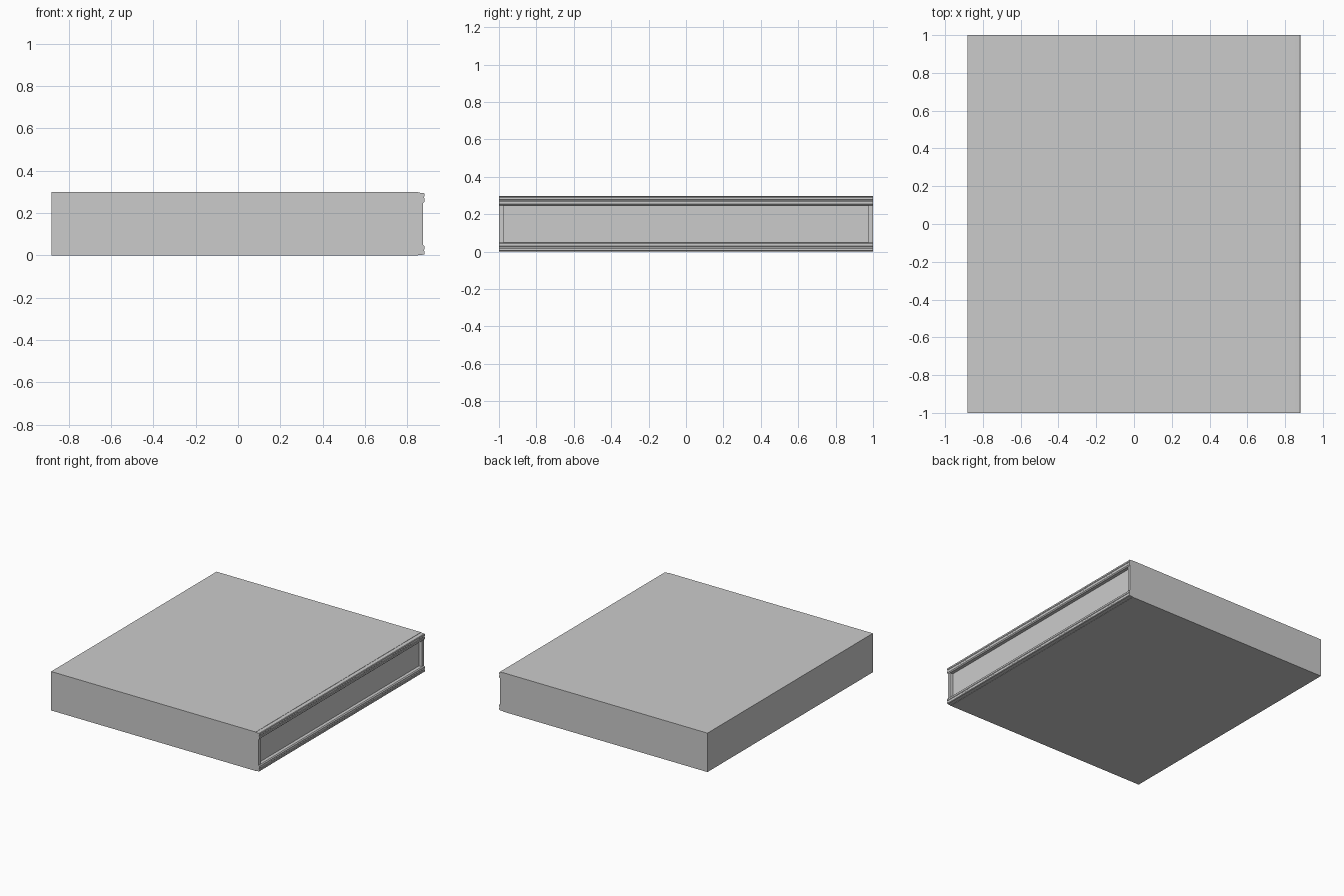
import bpy, bmesh

if "Cube" in bpy.data.objects:
    bpy.data.objects.remove(bpy.data.objects["Cube"])


def make_object(name, bm):
    bmesh.ops.recalc_face_normals(bm, faces=bm.faces)
    mesh = bpy.data.meshes.new(name)
    bm.to_mesh(mesh)
    bm.free()
    obj = bpy.data.objects.new(name, mesh)
    bpy.context.collection.objects.link(obj)
    return obj


def box(name, x, y, z):
    bm = bmesh.new()
    bmesh.ops.create_cube(bm, size=1)
    for v in bm.verts:
        v.co = [(r[0] + r[1]) / 2 + c * (r[1] - r[0]) for c, r in zip(v.co, (x, y, z))]
    return make_object(name, bm)


def extrude_y(name, profile, y0, y1):
    bm = bmesh.new()
    face = bm.faces.new([bm.verts.new((x, y0, z)) for x, z in profile])
    new = bmesh.ops.extrude_face_region(bm, geom=[face])["geom"]
    bmesh.ops.translate(bm, vec=(0, y1 - y0, 0),
                        verts=[g for g in new if isinstance(g, bmesh.types.BMVert)])
    return make_object(name, bm)


H = 0.298

# Main slab; its right face is the recessed panel
box("body", (-0.882, 0.85), (-1, 1), (0, H))

# Grooved lips along the bottom and top of the open side
lip = [(0.85, 0.002), (0.878, 0.003), (0.882, 0.007), (0.882, 0.018),
       (0.879, 0.021), (0.879, 0.027), (0.882, 0.030), (0.882, 0.043),
       (0.875, 0.050), (0.85, 0.050)]
extrude_y("bottom_lip", lip, -1, 1)
extrude_y("top_lip", [(x, H - z) for x, z in lip], -1, 1)

# Slim posts closing the ends of the recess
for name, side in (("front_post", -1), ("back_post", 1)):
    box(name, (0.85, 0.875), sorted((side * 0.975, side * 1.0)), (0.05, H - 0.05))
